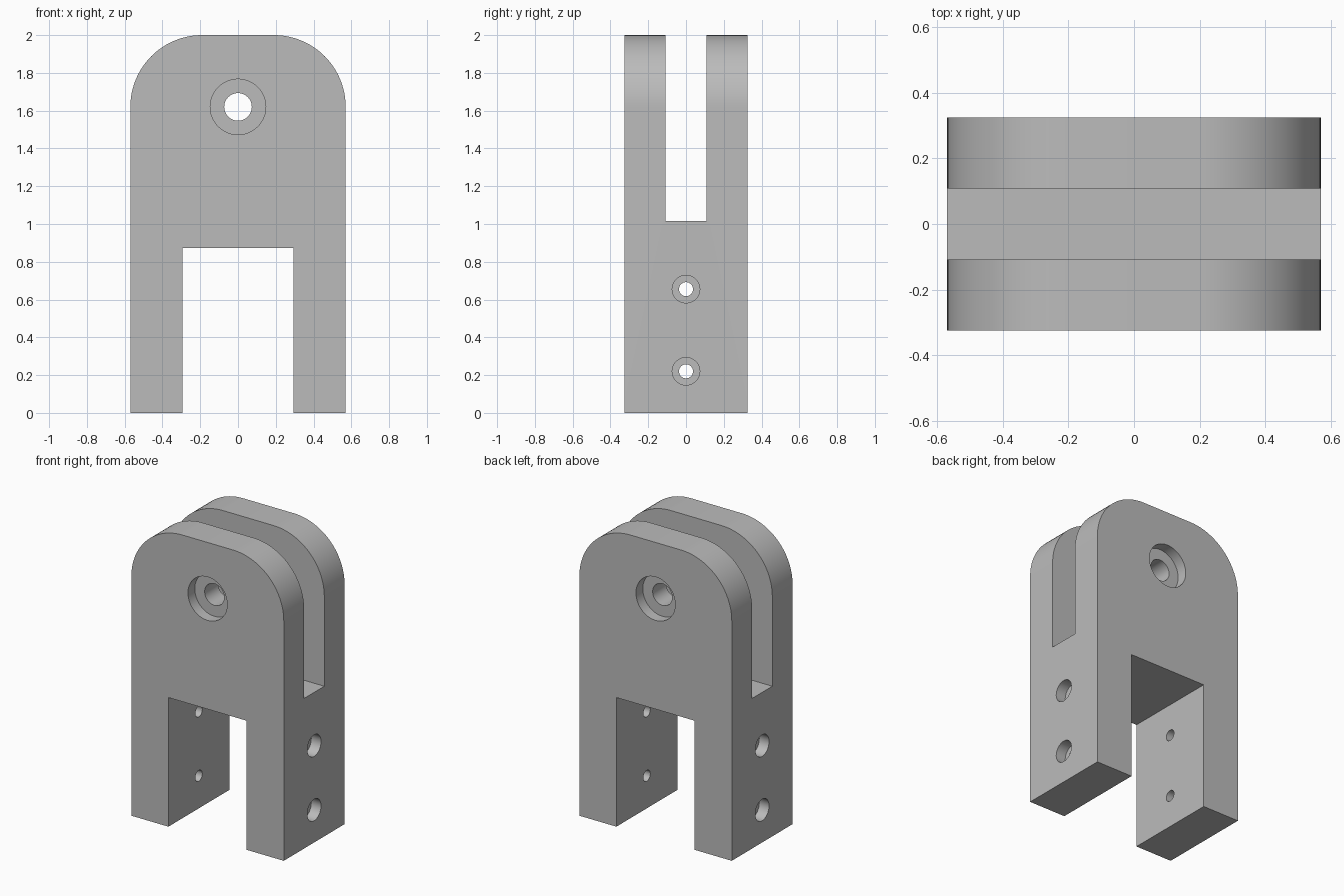
import bpy
import bmesh
from math import pi, sin, cos

W, D, H = 0.57, 0.325, 2.0      # half width, half depth, height
LEG_X, LEG_Z = 0.293, 0.873     # opening between the legs
R = 0.38                        # top corner radius
PIN_Z, BOLT_Z = 1.62, (0.22, 0.655)

cube = bpy.data.objects.get("Cube")
if cube:
    bpy.data.objects.remove(cube)

grey = bpy.data.materials.new("light_grey")
grey.use_nodes = True
grey.diffuse_color = (0.5, 0.5, 0.5, 1)
grey.node_tree.nodes["Principled BSDF"].inputs["Base Color"].default_value = (0.5, 0.5, 0.5, 1)


def add_object(name, bm):
    bmesh.ops.recalc_face_normals(bm, faces=bm.faces)
    mesh = bpy.data.meshes.new(name)
    bm.to_mesh(mesh)
    bm.free()
    mesh.materials.append(grey)
    obj = bpy.data.objects.new(name, mesh)
    bpy.context.collection.objects.link(obj)
    return obj


def arc(cx, cz, start, steps=24):
    angles = [start + pi / 2 * i / steps for i in range(steps + 1)]
    return [(cx + R * cos(a), cz + R * sin(a)) for a in angles]


def cut(target, cutter):
    mod = target.modifiers.new("cut", 'BOOLEAN')
    mod.operation, mod.solver, mod.object = 'DIFFERENCE', 'EXACT', cutter
    bpy.context.view_layer.objects.active = target
    bpy.ops.object.modifier_apply(modifier=mod.name)
    bpy.data.objects.remove(cutter)


def cut_bore(target, axis, radius, z, start, end):
    """Cut a round hole along x or y between two positions."""
    bm = bmesh.new()
    bmesh.ops.create_cone(bm, cap_ends=True, segments=48, radius1=radius,
                          radius2=radius, depth=abs(end - start))
    cutter = add_object("bore_cutter", bm)
    mid = (start + end) / 2
    if axis == 'x':
        cutter.rotation_euler, cutter.location = (0, pi / 2, 0), (mid, 0, z)
    else:
        cutter.rotation_euler, cutter.location = (pi / 2, 0, 0), (0, mid, z)
    cut(target, cutter)


# Body: rounded front outline with two legs, extruded front to back
outline = [(LEG_X, LEG_Z), (LEG_X, 0), (W, 0)]
outline += arc(W - R, H - R, 0) + arc(R - W, H - R, pi / 2)
outline += [(-W, 0), (-LEG_X, 0), (-LEG_X, LEG_Z)]
bm = bmesh.new()
face = bm.faces.new([bm.verts.new((x, -D, z)) for x, z in outline])
side = bmesh.ops.extrude_face_region(bm, geom=[face])["geom"]
bmesh.ops.translate(bm, vec=(0, 2 * D, 0),
                    verts=[v for v in side if isinstance(v, bmesh.types.BMVert)])
body = add_object("clevis_body", bm)

# Slot between the two upper plates
bm = bmesh.new()
bmesh.ops.create_cube(bm, size=1)
slot = add_object("slot_cutter", bm)
slot.scale = (2, 0.216, 1.2)
slot.location = (0, 0, 1.015 + 0.6)
cut(body, slot)

# Pin hole through both plates and bolt holes through both legs
cut_bore(body, 'y', 0.073, PIN_Z, -1, 1)
for z in BOLT_Z:
    cut_bore(body, 'x', 0.037, z, -1, 1)

# Counterbores on every outer face
for s in (-1, 1):
    cut_bore(body, 'y', 0.147, PIN_Z, s * (D - 0.073), s)
    for z in BOLT_Z:
        cut_bore(body, 'x', 0.073, z, s * (W - 0.073), s)

bpy.ops.object.select_all(action='DESELECT')
body.select_set(True)
bpy.context.view_layer.objects.active = body
bpy.ops.object.shade_smooth_by_angle(angle=pi / 6)
